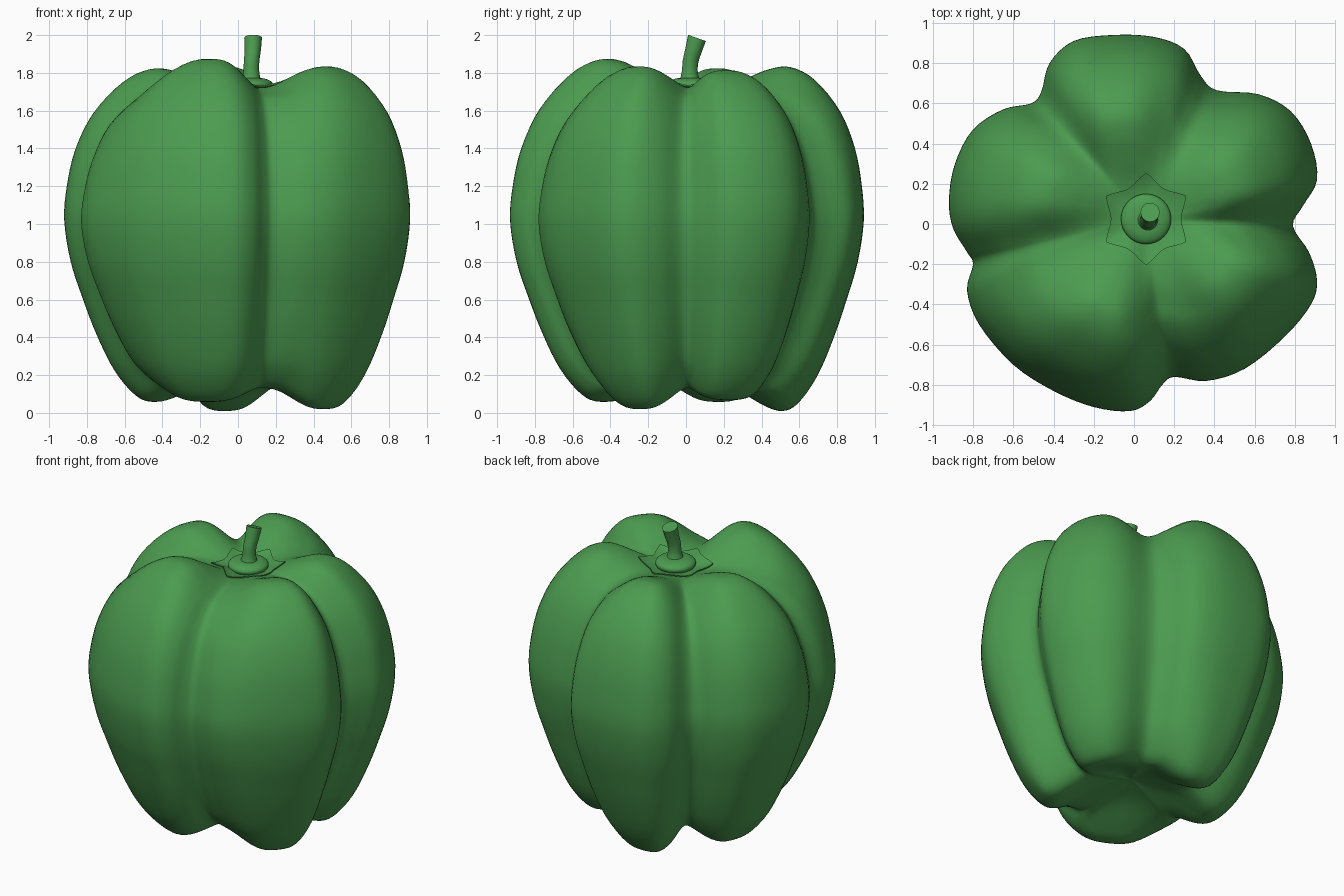
import bpy, bmesh, math
from mathutils import Vector
from mathutils.bvhtree import BVHTree

if "Cube" in bpy.data.objects:
    bpy.data.objects.remove(bpy.data.objects["Cube"])

# One skin colour for everything
green = bpy.data.materials.new("pepper_green")
green.use_nodes = True
COLOUR = (0.072, 0.33, 0.08, 1)
green.diffuse_color = COLOUR
green.node_tree.nodes["Principled BSDF"].inputs["Base Color"].default_value = COLOUR

CENTRE = Vector((0.05, 0.03, 0))


def spline(points, steps, closed=False):
    """Smooth curve through the points."""
    n = len(points)
    pts = [Vector(p) for p in points]
    at = (lambda i: pts[i % n]) if closed else (lambda i: pts[max(0, min(n - 1, i))])
    out = []
    for i in range(n if closed else n - 1):
        a, b, c, d = at(i - 1), at(i), at(i + 1), at(i + 2)
        for k in range(steps):
            t = k / steps
            out.append(0.5 * (2 * b + (c - a) * t + (2 * a - 5 * b + 4 * c - d) * t * t
                              + (3 * b - a - 3 * c + d) * t ** 3))
    return out if closed else out + [pts[-1]]


def loft(name, rings, angle=60):
    """Skin a stack of counterclockwise rings, listed top to bottom, and cap it."""
    bm = bmesh.new()
    rows = [[bm.verts.new(p) for p in ring] for ring in rings]
    n = len(rows[0])
    for hi, lo in zip(rows, rows[1:]):
        for i in range(n):
            j = (i + 1) % n
            bm.faces.new((hi[i], lo[i], lo[j], hi[j]))
    bm.faces.new(rows[0])
    bm.faces.new(rows[-1][::-1])
    bmesh.ops.recalc_face_normals(bm, faces=bm.faces)
    mesh = bpy.data.meshes.new(name)
    bm.to_mesh(mesh)
    bm.free()
    mesh.materials.append(green)
    obj = bpy.data.objects.new(name, mesh)
    bpy.context.collection.objects.link(obj)
    bpy.ops.object.select_all(action="DESELECT")
    obj.select_set(True)
    bpy.context.view_layer.objects.active = obj
    bpy.ops.object.shade_smooth_by_angle(angle=math.radians(angle))
    return obj


# Widest outline of the fruit, five lobes with grooves between them
outline = spline([
    (.79, -.01), (.84, .09), (.91, .22), (.88, .4), (.78, .56), (.62, .645), (.41, .665),
    (.33, .74), (.25, .87), (.1, .93), (-.1, .94), (-.3, .91), (-.42, .8), (-.46, .66),
    (-.51, .6), (-.65, .57), (-.8, .47), (-.89, .3), (-.92, .12), (-.9, -.02), (-.83, -.14),
    (-.8, -.2), (-.83, -.33), (-.77, -.5), (-.6, -.7), (-.4, -.83), (-.2, -.91), (-.02, -.93),
    (.08, -.88), (.14, -.8), (.2, -.76), (.36, -.78), (.55, -.72), (.75, -.56), (.88, -.4),
    (.91, -.28), (.87, -.14)], 4, closed=True)

# Groove directions, then for the lobe after each one: top and foot height,
# extra breadth of the shoulder, and where its crest lies between the grooves
grooves = [-4, 61, 133, 195, 281, 356]
lobe_top = [1.81, 1.83, 1.82, 1.87, 1.83]
lobe_foot = [.07, .01, .06, .06, .02]
lobe_spread = [.01, .06, .02, .02, .06]
lobe_crest = [.43, .6, .5, .59, .6]

# Reach, height on a lobe ridge, height in a groove
profile = spline([
    (.03, 1.70, 1.70), (.15, 1.72, 1.705), (.28, 1.78, 1.72), (.4, 1.83, 1.72),
    (.52, 1.84, 1.70), (.665, 1.77, 1.655), (.83, 1.6, 1.52), (.935, 1.4, 1.33),
    (.985, 1.2, 1.15), (1, 1.02, 1), (.965, .8, .81), (.9, .6, .63), (.825, .4, .45),
    (.73, .2, .28), (.62, .06, .18), (.53, .02, .14), (.42, .05, .135), (.22, .15, .17),
    (.03, .2, .2)], 4)


def body_point(edge, reach, ridge, groove):
    arm = Vector((edge.x, edge.y, 0)) - CENTRE
    deg = (math.degrees(math.atan2(arm.y, arm.x)) + 4) % 360 - 4
    lobe = max(i for i in range(5) if deg >= grooves[i])
    t = (deg - grooves[lobe]) / (grooves[lobe + 1] - grooves[lobe])
    t **= math.log(.5) / math.log(lobe_crest[lobe])
    # Grooves are wide near the core and narrow at the rim
    fullness = 1 - abs(math.cos(math.pi * t)) ** (2 + 4.5 * reach ** 2)
    near = min(1, reach / .4)
    spread = 0
    if ridge > 1:
        ridge += (lobe_top[lobe] - 1.84) * ((ridge - 1) / .84) ** 2 * near
        spread = lobe_spread[lobe] * fullness * 4 * reach * (1 - reach)
    else:
        ridge += (lobe_foot[lobe] - .02) * (1 - ridge) ** 2 * near
    # Grooves cut deeper towards the foot
    pinch = 1 - .1 * (1 - fullness) * max(0, 1 - groove) ** 2
    p = CENTRE + arm * (reach * pinch + spread)
    p.z = groove + (ridge - groove) * fullness
    return p


body = loft("pepper_body", [[body_point(e, *row) for e in outline] for row in profile])

# Leafy collar: a six-pointed thin star draped on the crown
crown = BVHTree.FromObject(body, bpy.context.evaluated_depsgraph_get())
HUB = Vector((.06, .025, 0))


def collar_ring(scale, lift):
    ring = []
    for i in range(72):
        a = 2 * math.pi * i / 72
        tip = 1 - abs(math.sin(3 * (a - math.pi / 2)))
        x, y = (HUB + Vector((math.cos(a), math.sin(a), 0)) * scale * (.175 + .055 * tip)).xy
        hit = crown.ray_cast(Vector((x, y, 3)), Vector((0, 0, -1)))[0]
        ring.append((x, y, hit.z + lift + .008 * scale ** 3))
    return ring


scales = [.2, .45, .7, .88, 1]
loft("stem_collar", [collar_ring(s, .01) for s in scales]
     + [collar_ring(s, .002) for s in scales[::-1]])


def disc(centre, radius, sides=32, slope=0):
    return [(centre[0] + radius * math.cos(a), centre[1] + radius * math.sin(a),
             centre[2] - slope * radius * math.sin(a))
            for a in (2 * math.pi * i / sides for i in range(sides))]


# Rounded knob under the stem
knob = spline([(.03, 1.775), (.08, 1.77), (.115, 1.755), (.125, 1.735), (.115, 1.715), (.09, 1.69)], 3)
loft("stem_knob", [disc((HUB.x, HUB.y, z), r) for r, z in knob])

# Curved stem with a slanted cut
path = spline([(.08, .058, 1.985, .047), (.078, .04, 1.92, .043), (.072, .024, 1.86, .041),
               (.07, .02, 1.8, .043), (.068, .02, 1.74, .06)], 4)
loft("stem", [disc(p[:3], p[3], slope=.35 * max(0, (p[2] - 1.76) / .22)) for p in path], angle=50)
